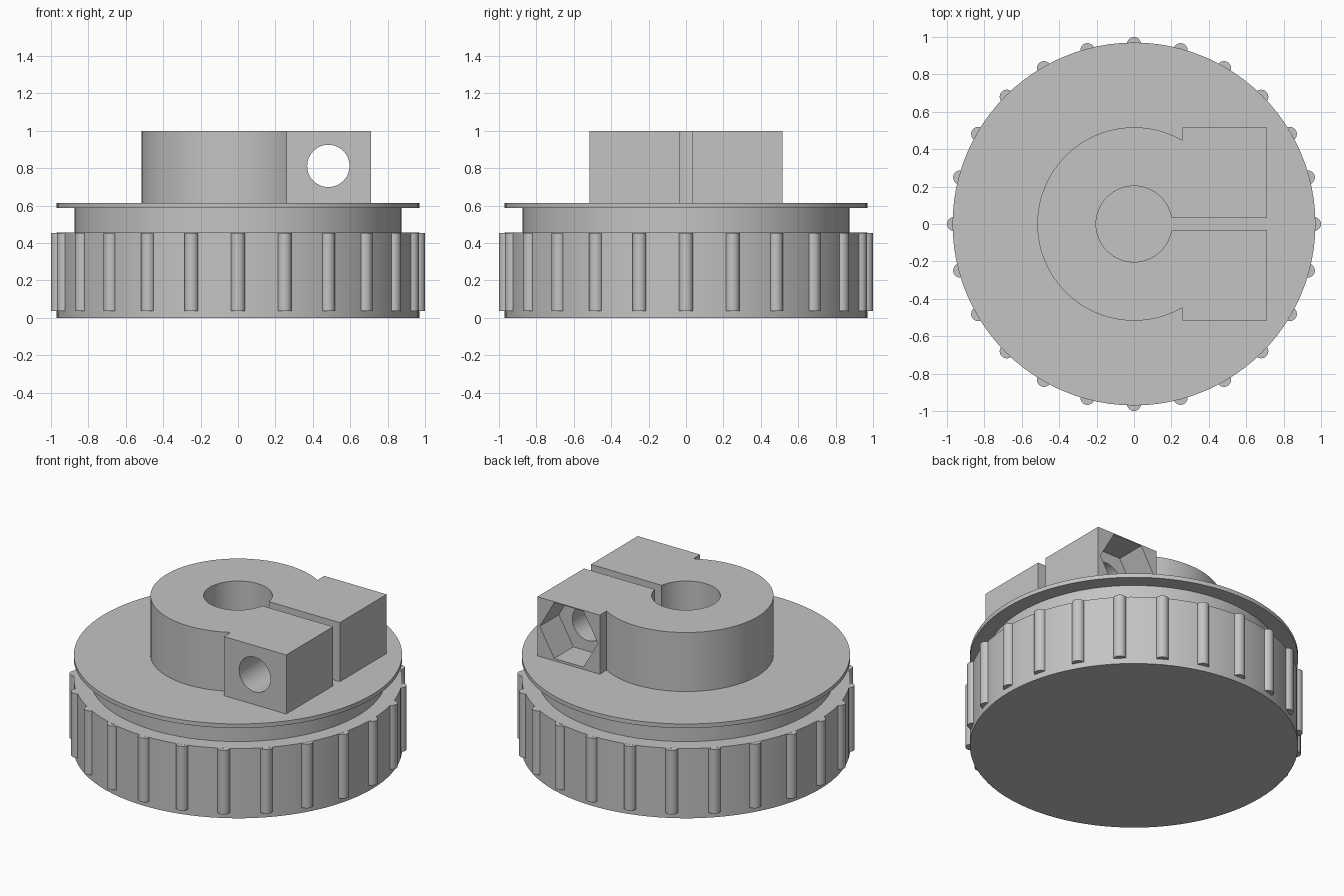
import bpy
import bmesh
import math

cube = bpy.data.objects.get("Cube")
if cube:
    bpy.data.objects.remove(cube, do_unlink=True)

# Single grey plastic
grey = bpy.data.materials.new("light grey plastic")
grey.use_nodes = True
colour = (0.55, 0.55, 0.55, 1)
grey.diffuse_color = colour
grey.node_tree.nodes["Principled BSDF"].inputs["Base Color"].default_value = colour


def circle(radius, sides=96, cx=0, cy=0):
    steps = [2 * math.pi * i / sides for i in range(sides)]
    return [(cx + radius * math.cos(a), cy + radius * math.sin(a)) for a in steps]


def rect(x0, x1, y0, y1):
    return [(x0, y0), (x1, y0), (x1, y1), (x0, y1)]


def prism(name, outlines, lo, hi, along_y=False):
    """Extrude closed outlines along z, or along y with outlines in x and z."""
    bm = bmesh.new()
    for outline in outlines:
        ends = []
        for h in (lo, hi):
            ends.append([bm.verts.new((u, h, v) if along_y else (u, v, h)) for u, v in outline])
        for end in ends:
            bm.faces.new(end)
        for i in range(len(outline)):
            bm.faces.new((ends[0][i - 1], ends[0][i], ends[1][i], ends[1][i - 1]))
    bmesh.ops.recalc_face_normals(bm, faces=bm.faces)
    mesh = bpy.data.meshes.new(name)
    bm.to_mesh(mesh)
    bm.free()
    obj = bpy.data.objects.new(name, mesh)
    mesh.materials.append(grey)
    bpy.context.collection.objects.link(obj)
    return obj


def select_only(obj):
    bpy.ops.object.select_all(action="DESELECT")
    obj.select_set(True)
    bpy.context.view_layer.objects.active = obj


def combine(target, other, operation):
    mod = target.modifiers.new(operation, "BOOLEAN")
    mod.operation = operation
    mod.solver = "EXACT"
    mod.object = other
    select_only(target)
    bpy.ops.object.modifier_apply(modifier=mod.name)
    bpy.data.objects.remove(other, do_unlink=True)


# Knob body, neck and thin flange
parts = [
    prism("knob_body", [circle(0.97)], 0, 0.455),
    prism("neck", [circle(0.873)], 0.44, 0.6),
    prism("flange", [circle(0.97)], 0.588, 0.615),
]

# Grip ribs around the knob
rib_count = 24
centres = circle(0.962, rib_count)
parts.append(prism("grip_ribs", [circle(0.038, 20, x, y) for x, y in centres], 0.037, 0.4545))

# Clamp hub: round collar joined to a square clamp block
hub = prism("clamp_hub", [circle(0.517)], 0.605, 1.0)
combine(hub, prism("clamp_block", [rect(0.26, 0.71, -0.517, 0.517)], 0.605, 1.0), "UNION")

# Shaft bore, clamping slit, bolt hole and hexagonal nut pocket at the back
bolt_x, bolt_z = 0.483, 0.812
cutters = [
    prism("bore_cutter", [circle(0.203, 64)], 0.5, 1.1),
    prism("slit_cutter", [rect(0.1, 0.8, -0.035, 0.035)], 0.5, 1.1),
    prism("bolt_cutter", [circle(0.113, 48, bolt_x, bolt_z)], -0.7, 0.7, True),
    prism("nut_cutter", [circle(0.21, 6, bolt_x, bolt_z)], 0.32, 0.7, True),
]
for cutter in cutters:
    combine(hub, cutter, "DIFFERENCE")
parts.append(hub)

# Smooth round walls, sharp edges
for part in parts:
    select_only(part)
    bpy.ops.object.shade_smooth_by_angle(angle=math.radians(30))
